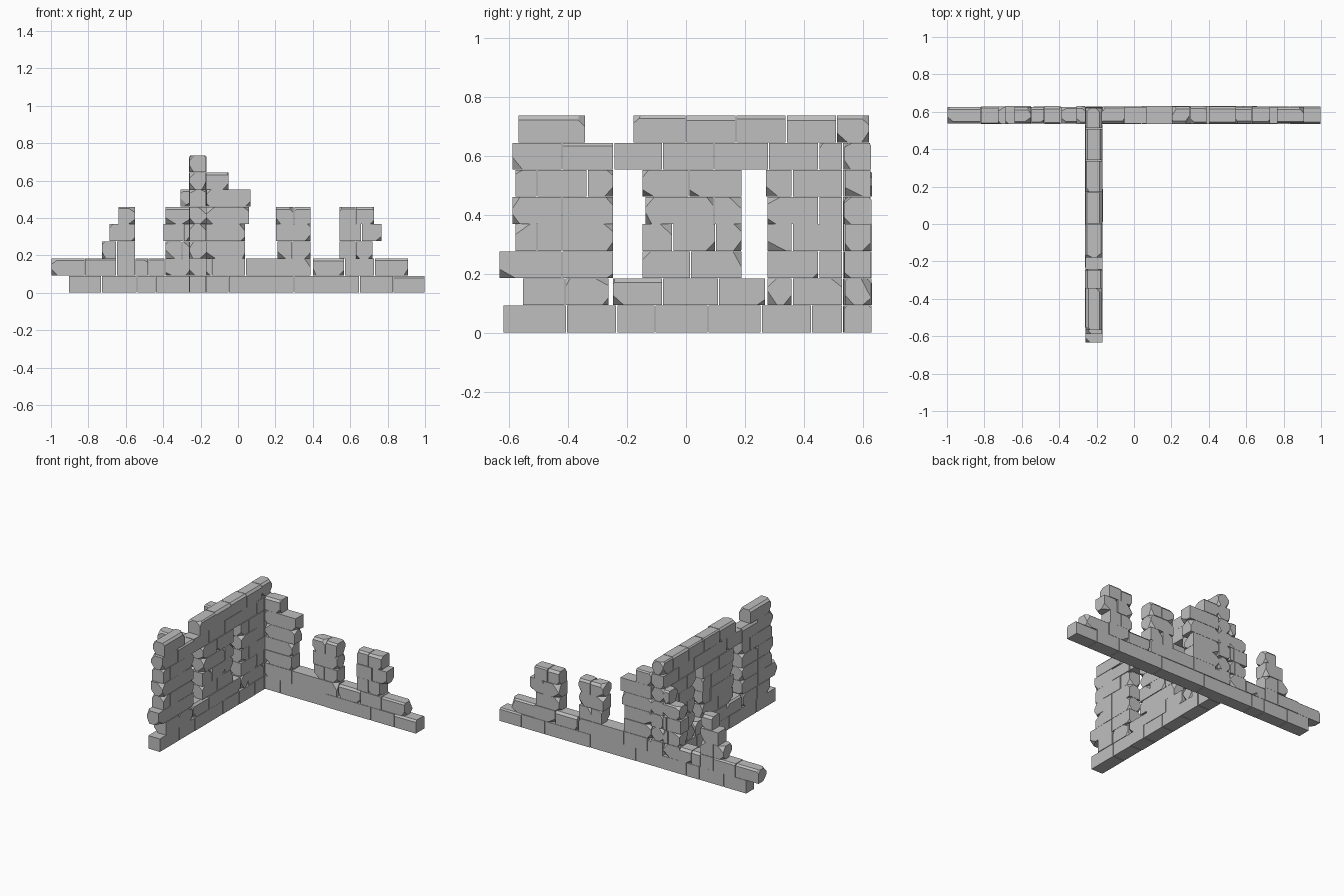
import bpy
import bmesh
import random
from mathutils import Matrix, Vector

random.seed(4)

if "Cube" in bpy.data.objects:
    bpy.data.objects.remove(bpy.data.objects["Cube"], do_unlink=True)

COURSE = 0.092      # height of one course of stones
JOINT = 0.002       # half of the gap between stones
DEPTH = 0.045       # half of the wall thickness
BACK_Y = 0.582      # centre line of the back wall
SIDE_X = -0.215     # centre line of the side wall

stone = bpy.data.materials.new("grey stone")
stone.use_nodes = True
stone.diffuse_color = (0.52, 0.52, 0.52, 1)
stone.node_tree.nodes["Principled BSDF"].inputs["Base Color"].default_value = (0.52, 0.52, 0.52, 1)


def chip(bm, corner, normal, size):
    """Cut one corner or edge off a stone."""
    normal = Vector(normal).normalized()
    bmesh.ops.bisect_plane(bm, geom=bm.verts[:] + bm.edges[:] + bm.faces[:],
                           plane_co=Vector(corner) - normal * size,
                           plane_no=normal, clear_outer=True)
    rim = [e for e in bm.edges if e.is_boundary]
    if rim:
        bmesh.ops.holes_fill(bm, edges=rim)


def add_stone(target, start, end, row, free_start, free_end, exposed):
    """One block lying along local x, with chipped corners on its free ends."""
    bm = bmesh.new()
    half = Vector(((end - start) / 2 - JOINT, DEPTH + random.uniform(-0.002, 0.003),
                   COURSE / 2 - 0.0007))
    bmesh.ops.create_cube(bm, size=2, matrix=Matrix.Diagonal((*half, 1)))
    # Worn corners
    for side, free in ((-1, free_start), (1, free_end)):
        for face in (-1, 1):
            for level in (-1, 1):
                odds = 0.6 if free else 0.08
                if row > 0 and random.random() < odds:
                    sign = Vector((side, face, level))
                    weights = [random.uniform(0.5, 1.2) for _ in range(3)]
                    chip(bm, half * sign, sign * Vector(weights),
                         random.uniform(0.01, 0.022))
    # Worn upper edges on stones open to the sky
    if exposed:
        for face in (-1, 1):
            chip(bm, half * Vector((0, face, 1)),
                 (0, face, random.uniform(0.7, 1.3)), random.uniform(0.005, 0.011))
    centre = Vector(((start + end) / 2, 0, (row + 0.5) * COURSE))
    bmesh.ops.translate(bm, verts=bm.verts, vec=centre)
    mesh = bpy.data.meshes.new("stone")
    bm.to_mesh(mesh)
    bm.free()
    target.from_mesh(mesh)
    bpy.data.meshes.remove(mesh)


def covered(courses, row, middle):
    return row + 1 < len(courses) and any(
        run[0] <= middle <= run[-1] for run in courses[row + 1])


def build_wall(name, courses, placement):
    """Each course is a list of runs; each run lists its joints."""
    for row, runs in enumerate(courses):
        bm = bmesh.new()
        for run in runs:
            for i, (a, b) in enumerate(zip(run, run[1:])):
                add_stone(bm, a, b, row, i == 0, i == len(run) - 2,
                          not covered(courses, row, (a + b) / 2))
        bm.transform(placement)
        bmesh.ops.recalc_face_normals(bm, faces=bm.faces)
        mesh = bpy.data.meshes.new(f"{name}_course_{row + 1}")
        bm.to_mesh(mesh)
        bm.free()
        mesh.materials.append(stone)
        bpy.context.collection.objects.link(bpy.data.objects.new(mesh.name, mesh))


# Back wall joints along x, bottom course first; the corner stones sit in the side wall
back_courses = [
    [[-.905, -.73, -.54, -.44, -.26], [-.17, -.05, .3, .65, .83, 1]],
    [[-1, -.82, -.65, -.55, -.48, -.39, -.26], [-.17, -.14, .04, .39], [.4, .57, .73, .91]],
    [[-.73, -.65, -.55], [-.39, -.3, -.26], [-.17, .04], [.21, .29, .39], [.54, .63, .72]],
    [[-.69, -.55], [-.4, -.29, -.26], [-.17, .04], [.2, .39], [.54, .66, .77]],
    [[-.64, -.55], [-.39, -.26], [-.17, .06], [.2, .3, .39], [.54, .63, .73]],
    [[-.31, -.26], [-.17, .07]],
    [[-.17, -.05]],
]

# Side wall joints along y, with two tall window openings
side_courses = [
    [[-.62, -.405, -.235, -.105, .075, .255, .425, .53, .627]],
    [[-.555, -.41, -.26], [-.25, -.08, .11, .27], [.275, .36, .53, .63]],
    [[-.635, -.42, -.245], [-.15, .015, .19], [.275, .45, .53, .625]],
    [[-.58, -.505, -.42, -.245], [-.15, -.045, .1, .19], [.275, .36, .53, .63]],
    [[-.59, -.42, -.245], [-.14, .095, .19], [.275, .45, .53, .627]],
    [[-.58, -.505, -.335, -.245], [-.15, .01, .19], [.27, .36, .53, .625]],
    [[-.59, -.42, -.245, -.08, .095, .28, .45, .53, .625]],
    [[-.57, -.34], [-.18, 0, .17, .34, .51, .622]],
]

build_wall("back_wall", back_courses, Matrix.Translation((0, BACK_Y, 0)))
build_wall("side_wall", side_courses,
           Matrix.Translation((SIDE_X, 0, 0)) @ Matrix.Rotation(1.5707963, 4, "Z"))
